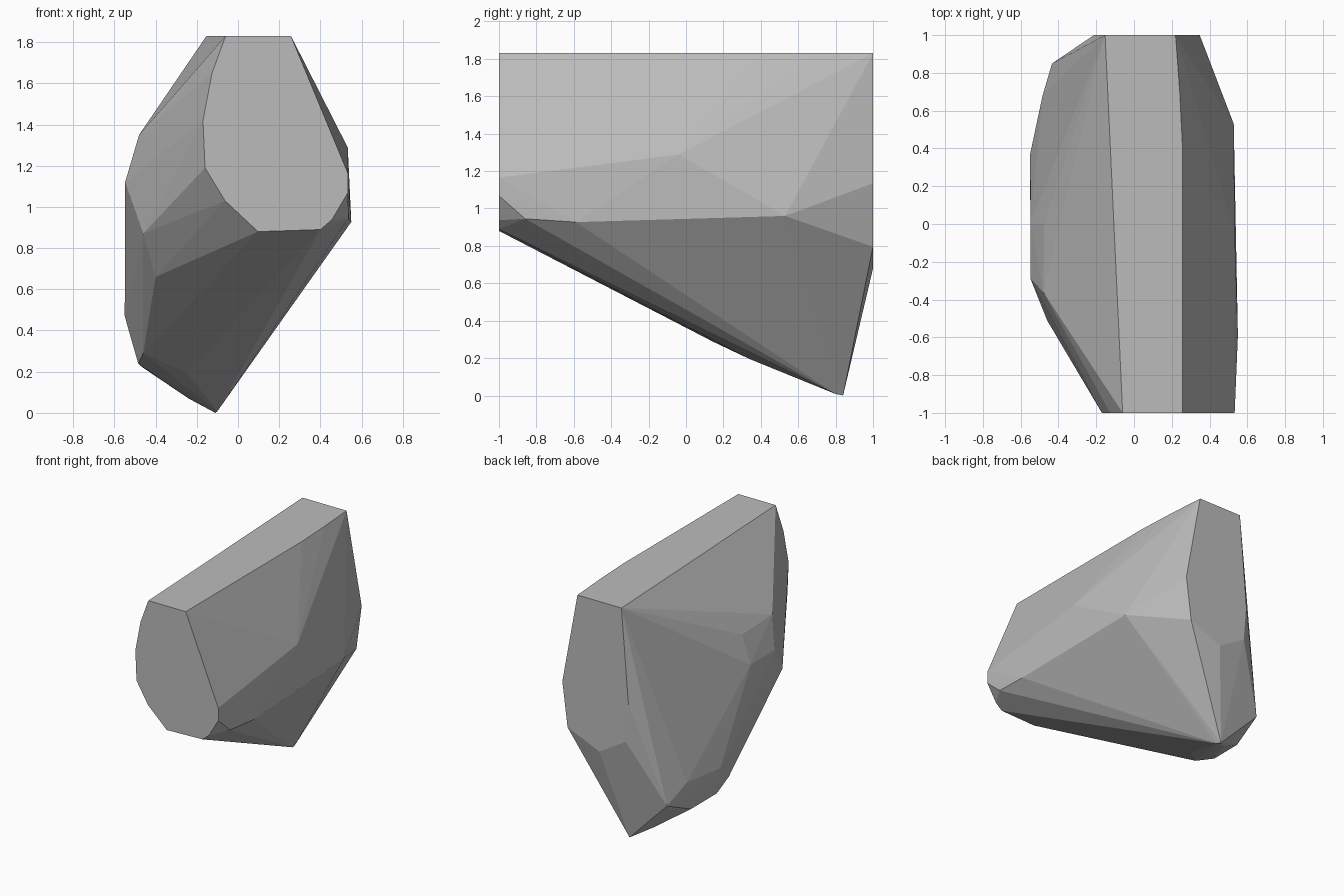
import bpy, bmesh, math

# Faceted boulder: convex hull of its corner points, cut flat at front, back and top
FRONT = [(-0.06, 1.83), (-0.126, 1.65), (-0.17, 1.42), (-0.16, 1.19), (-0.063, 1.03),
         (0.097, 0.88), (0.40, 0.89), (0.455, 0.937), (0.533, 1.068), (0.533, 1.165), (0.257, 1.83)]
BACK = [(0.22, 1.83), (0.348, 1.135), (0.304, 0.795), (0.035, 0.68),
        (-0.19, 0.815), (-0.212, 1.11), (-0.153, 1.83)]
# Corners between the two flat ends
RIGHT = [(0.533, -0.04, 1.288), (0.528, 0.53, 0.96), (0.55, -0.59, 0.927), (0.537, -0.86, 0.945),
         (0.257, 0.4, 1.83), (0.242, 0.7, 1.83)]
LEFT = [(-0.46, -0.51, 0.87), (-0.40, -0.40, 0.66), (-0.548, 0.0, 1.12), (-0.548, -0.29, 1.12),
        (-0.48, -0.36, 1.35), (-0.475, 0.0, 1.33), (-0.55, 0.37, 0.47), (-0.484, 0.68, 0.46),
        (-0.434, 0.85, 0.33), (-0.462, 0.60, 0.22), (-0.484, 0.32, 0.238), (-0.46, 0.14, 0.29)]
BOTTOM = [(-0.25, 0.34, 0.195), (-0.24, 0.72, 0.07), (-0.11, 0.84, 0.0), (-0.10, 0.80, 0.008)]

points = [(x, -1, z) for x, z in FRONT] + [(x, 1, z) for x, z in BACK] + RIGHT + LEFT + BOTTOM

bm = bmesh.new()
for p in points:
    bm.verts.new(p)
hull = bmesh.ops.convex_hull(bm, input=bm.verts)
unused = [v for v in bm.verts if not v.link_faces]
bmesh.ops.delete(bm, geom=unused, context='VERTS')
# Merge triangles lying in one plane
bmesh.ops.dissolve_limit(bm, angle_limit=math.radians(1), verts=bm.verts, edges=bm.edges)
bmesh.ops.recalc_face_normals(bm, faces=bm.faces)

mesh = bpy.data.meshes.new("boulder")
bm.to_mesh(mesh)
bm.free()

# Plain grey stone
stone = bpy.data.materials.new("grey stone")
stone.diffuse_color = (0.5, 0.5, 0.5, 1)
mesh.materials.append(stone)
boulder = bpy.data.objects.new("boulder", mesh)
bpy.context.collection.objects.link(boulder)
